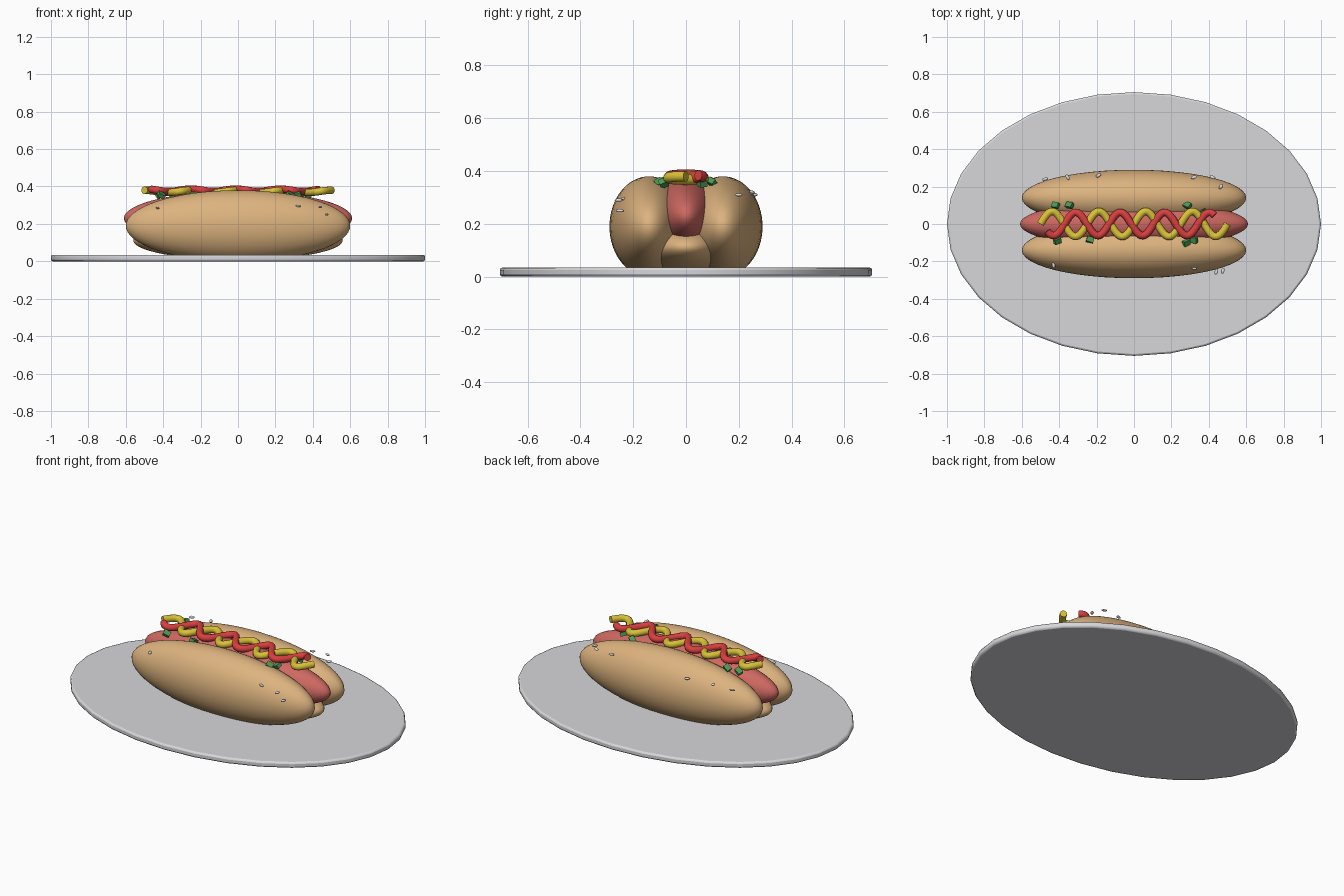
import bpy
import math
import random
from mathutils import Vector

random.seed(4)
if "Cube" in bpy.data.objects:
    bpy.data.objects.remove(bpy.data.objects["Cube"])


def material(name, rgb):
    m = bpy.data.materials.new(name)
    m.use_nodes = True
    m.diffuse_color = (*rgb, 1)
    m.node_tree.nodes["Principled BSDF"].inputs["Base Color"].default_value = (*rgb, 1)
    return m


BREAD = material("bread", (0.72, 0.45, 0.21))
MEAT = material("sausage_red", (0.62, 0.14, 0.12))
KETCHUP = material("ketchup_red", (0.7, 0.05, 0.05))
MUSTARD = material("mustard_yellow", (0.7, 0.54, 0.04))
GREEN = material("relish_green", (0.07, 0.32, 0.09))
CERAMIC = material("plate_grey", (0.68, 0.68, 0.7))
SEED = material("seed_white", (0.72, 0.72, 0.74))


def finish(name, mat, scale, smooth=True):
    ob = bpy.context.object
    ob.name = name
    ob.scale = scale
    ob.data.materials.append(mat)
    bpy.ops.object.transform_apply(location=False, rotation=False, scale=True)
    if smooth:
        bpy.ops.object.shade_smooth_by_angle(angle=math.radians(40))
    return ob


def ellipsoid(name, mat, loc, radii, segments=48, rings=32, rot=(0, 0, 0)):
    # poles lie along x so the long ends stay smooth
    bpy.ops.mesh.primitive_uv_sphere_add(segments=segments, ring_count=rings,
                                         location=loc, rotation=rot)
    return finish(name, mat, radii)


def sauce(name, mat, x0, x1, start, period, amp, z):
    # wavy round tube
    cu = bpy.data.curves.new(name, "CURVE")
    cu.dimensions = "3D"
    cu.bevel_depth = 0.02
    cu.bevel_resolution = 4
    cu.use_fill_caps = True
    n = 140
    sp = cu.splines.new("POLY")
    sp.points.add(n)
    for i, p in enumerate(sp.points):
        x = x0 + (x1 - x0) * i / n
        a = 2 * math.pi * (x - start) / period
        p.co = (x, amp * math.sin(a), z + 0.006 * math.cos(a), 1)
    sp.use_smooth = True
    cu.materials.append(mat)
    ob = bpy.data.objects.new(name, cu)
    bpy.context.collection.objects.link(ob)


# oval plate with softened rim
bpy.ops.mesh.primitive_cylinder_add(vertices=32, radius=1, depth=0.035,
                                    location=(0, 0, 0.0175))
plate = finish("plate", CERAMIC, (1, 0.705, 1))
rim = plate.modifiers.new("rim", "BEVEL")
rim.width = 0.01
rim.segments = 2
rim.limit_method = "ANGLE"
rim.angle_limit = math.radians(50)

# bun: two halves and the hinge below
for side, y in (("front", -0.14), ("back", 0.14)):
    ellipsoid("bun_" + side, BREAD, (0, y, 0.19), (0.6, 0.15, 0.19))
ellipsoid("bun_base", BREAD, (0, 0, 0.112), (0.56, 0.185, 0.105))

# sausage
ellipsoid("sausage", MEAT, (0, 0, 0.23), (0.61, 0.125, 0.145))

# sauces
sauce("mustard", MUSTARD, -0.5, 0.5, -0.5, 0.25, 0.067, 0.374)
sauce("ketchup", KETCHUP, -0.465, 0.43, -0.49, 0.238, -0.062, 0.38)

# relish cubes
relish = [(-0.42, 0.1), (-0.345, 0.1), (-0.41, -0.09), (-0.235, -0.085),
          (0.285, 0.1), (0.28, -0.1), (0.32, -0.085), (0.37, 0.06)]
for i, (x, y) in enumerate(relish):
    turn = [random.uniform(-0.7, 0.7) for _ in range(3)]
    bpy.ops.mesh.primitive_cube_add(size=1, location=(x, y, 0.355), rotation=turn)
    finish(f"relish_{i + 1}", GREEN, (0.038, 0.03, 0.022), smooth=False)

# sesame seeds
seeds = [(-0.475, 0.24, 0.31), (-0.355, 0.25, 0.315), (-0.19, 0.26, 0.31),
         (0.32, 0.25, 0.315), (0.42, 0.25, 0.32), (0.465, 0.2, 0.31),
         (-0.43, -0.22, 0.285), (0.32, -0.235, 0.295),
         (0.44, -0.255, 0.29), (0.475, -0.25, 0.25)]
for i, loc in enumerate(seeds):
    ellipsoid(f"sesame_seed_{i + 1}", SEED, loc, (0.016, 0.009, 0.006), 12, 8,
              (random.uniform(-0.4, 0.4), 0, random.uniform(0, math.pi)))
